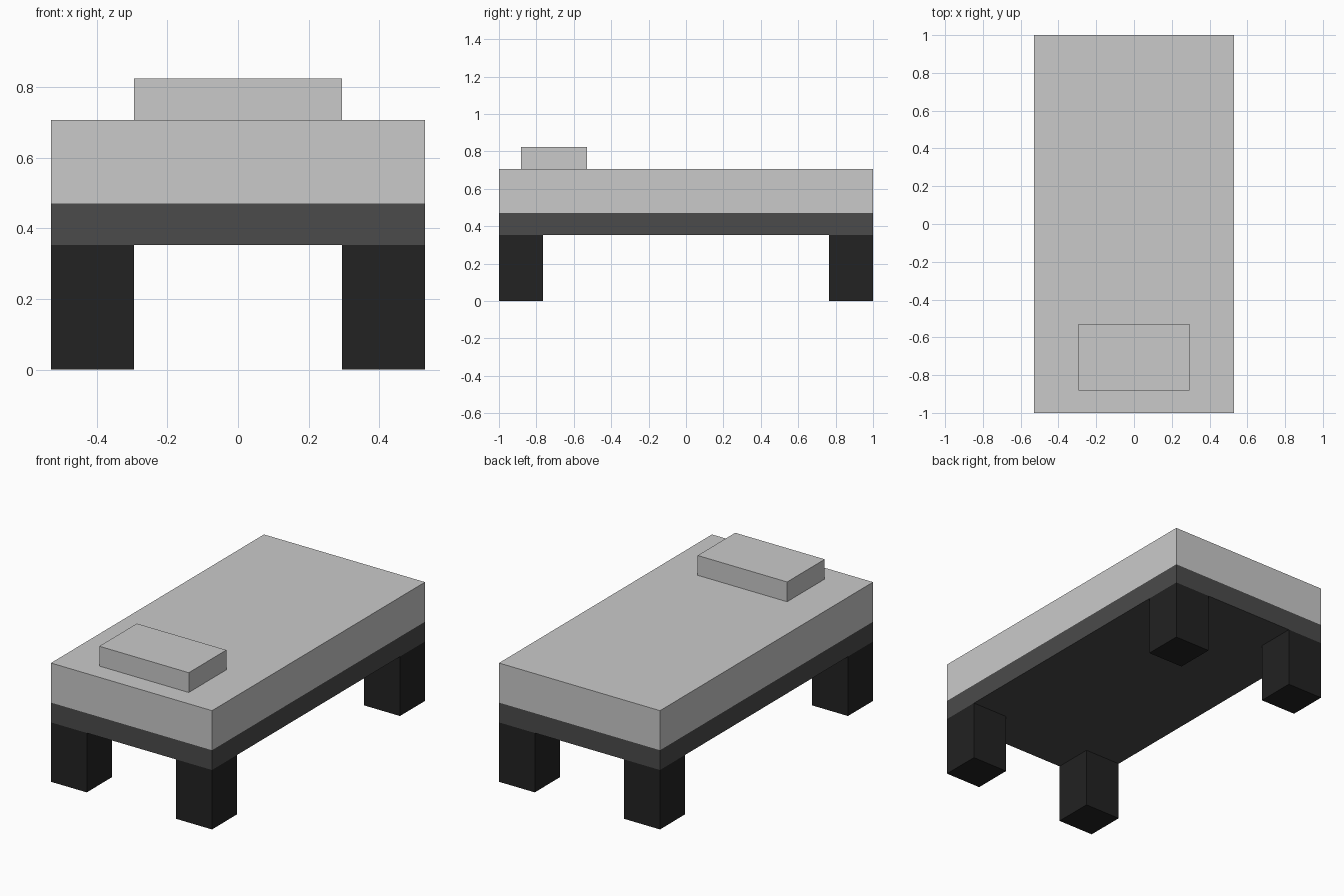
import bpy

if "Cube" in bpy.data.objects:
    bpy.data.objects.remove(bpy.data.objects["Cube"])

U = 2 / 17  # the model sits on a grid of 17 units along its length


def material(name, value):
    mat = bpy.data.materials.new(name)
    mat.diffuse_color = (value, value, value, 1)
    mat.use_nodes = True
    mat.node_tree.nodes["Principled BSDF"].inputs["Base Color"].default_value = mat.diffuse_color
    return mat


def box(name, low, high, mat):
    """Axis-aligned box between two corners given in grid units."""
    centre = [(a + b) / 2 * U for a, b in zip(low, high)]
    bpy.ops.mesh.primitive_cube_add(size=1, location=centre)
    obj = bpy.context.object
    obj.name = name
    obj.scale = [(b - a) * U for a, b in zip(low, high)]
    bpy.ops.object.transform_apply(location=False, rotation=False, scale=True)
    obj.data.materials.append(mat)
    return obj


black = material("black", 0.016)
dark_grey = material("dark grey", 0.07)
light_grey = material("light grey", 0.59)

# Four square legs flush with the corners
for end, sy in (("front", -1), ("back", 1)):
    for side, sx in (("left", -1), ("right", 1)):
        x, y = sx * 3.5, sy * 7.5
        box(f"{end}_{side}_leg", (x - 1, y - 1, 0), (x + 1, y + 1, 3), black)

# Bed frame, mattress and pillow
box("bed_frame", (-4.5, -8.5, 3), (4.5, 8.5, 4), dark_grey)
box("mattress", (-4.5, -8.5, 4), (4.5, 8.5, 6), light_grey)
box("pillow", (-2.5, -7.5, 6), (2.5, -4.5, 7), light_grey)
